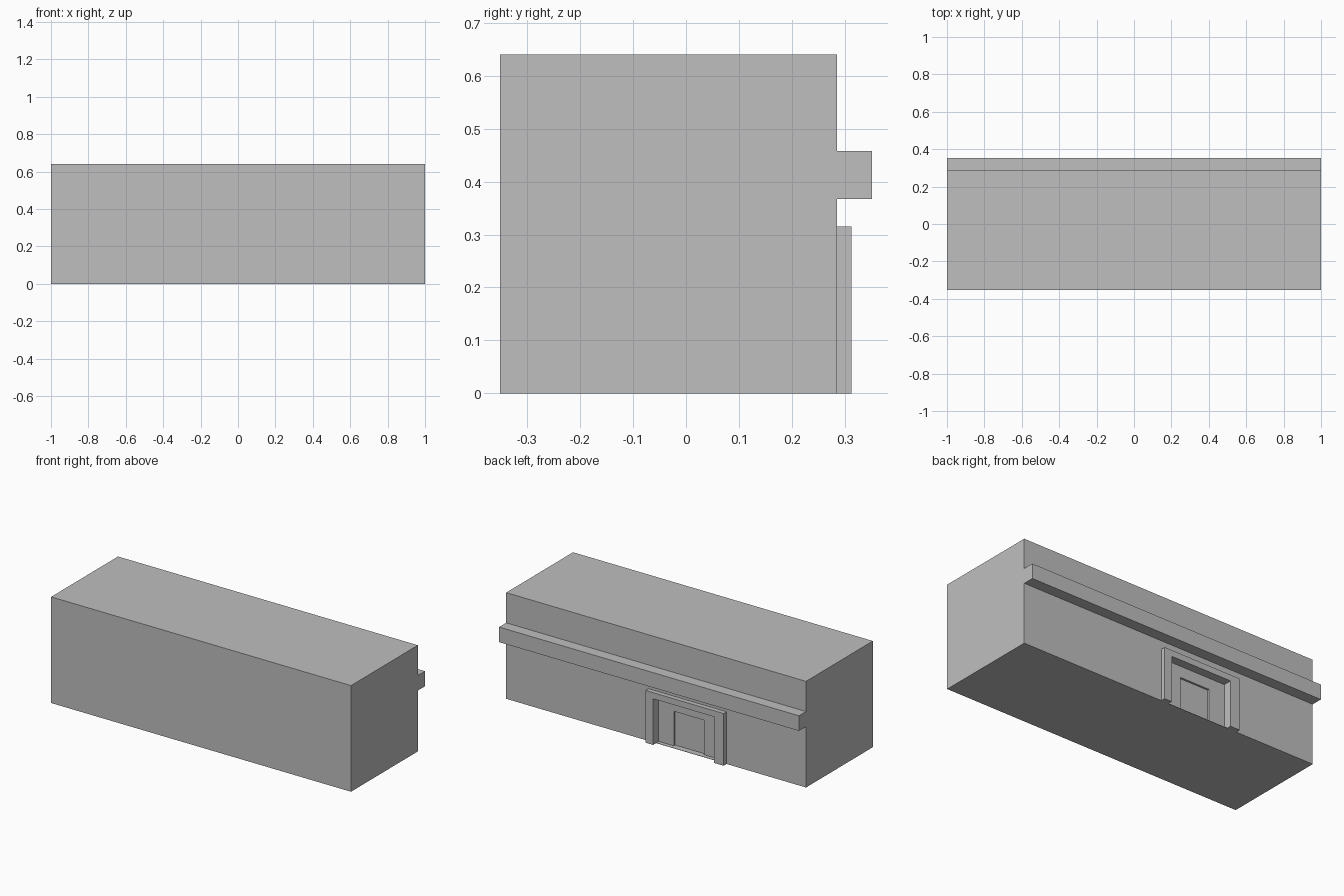
import bpy

cube = bpy.data.objects.get("Cube")
if cube:
    bpy.data.objects.remove(cube, do_unlink=True)

grey = bpy.data.materials.new("plain grey")
grey.use_nodes = True
colour = (0.52, 0.52, 0.52, 1)
grey.diffuse_color = colour
grey.node_tree.nodes["Principled BSDF"].inputs["Base Color"].default_value = colour


def box(name, x, y, z):
    """Box from (min, max) pairs on each axis."""
    spans = (x, y, z)
    bpy.ops.mesh.primitive_cube_add(size=1, location=[(a + b) / 2 for a, b in spans])
    ob = bpy.context.object
    ob.name = name
    ob.scale = [b - a for a, b in spans]
    bpy.ops.object.transform_apply(location=False, rotation=False, scale=True)
    ob.data.materials.append(grey)
    return ob


def cut(target, cutter):
    """Cut a recess and hide the cutter."""
    mod = target.modifiers.new(cutter.name, 'BOOLEAN')
    mod.operation = 'DIFFERENCE'
    mod.solver = 'EXACT'
    mod.object = cutter
    cutter.hide_render = True
    cutter.hide_viewport = True
    cutter.display_type = 'WIRE'


WALL = 0.285          # back wall plane
FRAME = 0.313         # front of the door frame
RECESS = 0.261        # back of the entrance recess
OUT_L, OUT_R, OUT_TOP = 0.05, -0.47, 0.315
IN_L, IN_R, IN_TOP = 0.0, -0.407, 0.278
SILL = 0.002

# Main block with the entrance recess and the shallow door panel
body = box("building_block", (-1, 1), (-0.352, WALL), (0, 0.64))
cut(body, box("recess_cutter", (IN_R, IN_L), (RECESS, 0.4), (SILL, IN_TOP)))
cut(body, box("door_cutter", (-0.302, -0.102), (RECESS - 0.012, 0.39), (SILL, 0.21)))

# Long ledge across the back wall
box("wall_ledge", (-1, 1), (WALL, 0.352), (0.367, 0.458))

# Door frame, cut to an open arch
frame = box("door_frame", (OUT_R, OUT_L), (WALL, FRAME), (0, OUT_TOP))
cut(frame, box("frame_cutter", (IN_R, IN_L), (0.2, 0.4), (-0.1, IN_TOP)))
